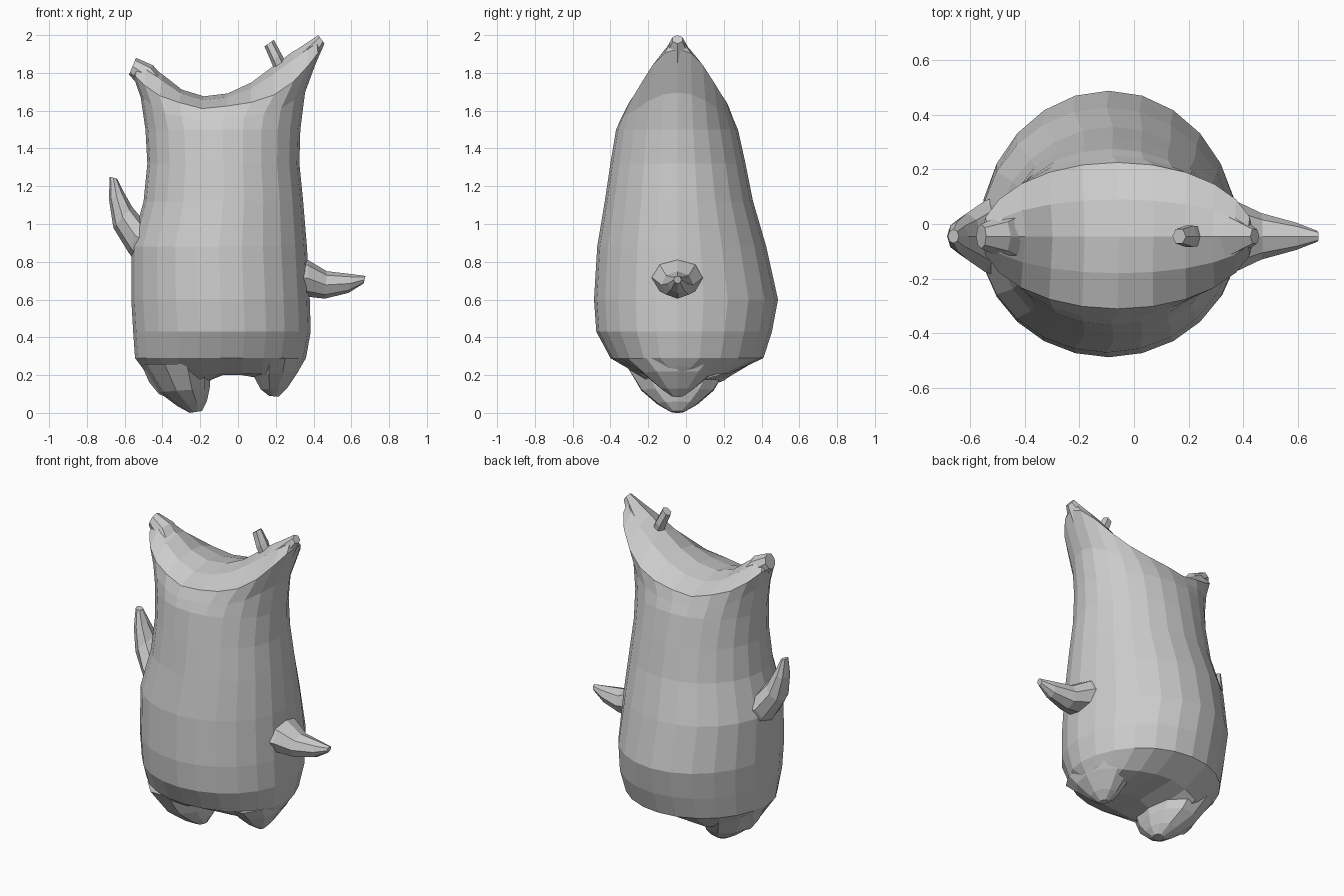
import bpy, bmesh
from math import sin, cos, pi

CY = -0.045   # depth of the centre line
N = 24        # columns around the body


def lerp(points, x):
    """Piecewise linear profile z(x)."""
    if x <= points[0][0]:
        return points[0][1]
    for (x0, z0), (x1, z1) in zip(points, points[1:]):
        if x <= x1:
            return z0 + (z1 - z0) * (x - x0) / (x1 - x0)
    return points[-1][1]


def loft(name, rings, caps):
    bm = bmesh.new()
    rows = [[bm.verts.new(p) for p in ring] for ring in rings]
    n = len(rows[0])
    for a, b in zip(rows, rows[1:]):
        for i in range(n):
            j = (i + 1) % n
            bm.faces.new((a[i], a[j], b[j], b[i]))
    if caps:
        bm.faces.new(rows[0])
        bm.faces.new(rows[-1])
    bmesh.ops.remove_doubles(bm, verts=bm.verts, dist=0.0005)
    bmesh.ops.recalc_face_normals(bm, faces=bm.faces)
    me = bpy.data.meshes.new(name)
    bm.to_mesh(me)
    bm.free()
    ob = bpy.data.objects.new(name, me)
    bpy.context.collection.objects.link(ob)
    return ob


def body_ring(left, right, front, back, height):
    """Oval ring; height is a number or a z(x) profile."""
    pts = []
    for k in range(N):
        t = 2 * pi * k / N
        x = (left + right) / 2 + (right - left) / 2 * cos(t)
        s = sin(t)
        y = CY + (s * (back - CY) if s > 0 else -s * (front - CY))
        z = lerp(height, x) if isinstance(height, list) else height
        pts.append((x, y, z))
    return pts


def limb(name, sections, sides=8):
    """Tapered limb; each section is (xa, za, xb, zb, half depth)."""
    rings = []
    for xa, za, xb, zb, h in sections:
        ring = []
        for k in range(sides):
            t = 2 * pi * k / sides
            c = cos(t) / 2
            ring.append(((xa + xb) / 2 + (xb - xa) * c, CY + h * sin(t),
                         (za + zb) / 2 + (zb - za) * c))
        rings.append(ring)
    return loft(name, rings, True)


# Profiles of the underside, rim and saddle-shaped top
under = [(-.5, .2), (-.42, .1), (-.3, .05), (-.2, .15), (-.1, .2),
         (.07, .2), (.15, .17), (.22, .13), (.33, .22)]
under_mid = [(-.5, .23), (-.3, .17), (-.1, .21), (.07, .21), (.2, .2), (.34, .25)]
shoulder = [(-.51, 1.67), (-.4, 1.59), (-.2, 1.55), (.1, 1.57), (.25, 1.62), (.36, 1.7)]
rim = [(-.56, 1.8), (-.48, 1.72), (-.4, 1.67), (-.2, 1.61), (0, 1.63),
       (.15, 1.66), (.27, 1.73), (.35, 1.81), (.45, 1.94)]
saddle = [(-.54, 1.86), (-.48, 1.85), (-.37, 1.77), (-.32, 1.72), (-.2, 1.675),
          (-.1, 1.68), (0, 1.705), (.12, 1.78), (.25, 1.89), (.43, 1.99)]
saddle_mid = [(x, z * .7 + lerp(rim, x) * .3) for x, z in saddle]

# Body
loft("body", [
    body_ring(-.47, .31, CY, CY, under),
    body_ring(-.50, .335, -.24, .24, under_mid),
    body_ring(-.545, .36, -.40, .41, .29),
    body_ring(-.555, .385, -.475, .455, .43),
    body_ring(-.565, .38, -.487, .487, .60),
    body_ring(-.565, .365, -.47, .425, .88),
    body_ring(-.50, .345, -.43, .355, 1.12),
    body_ring(-.48, .325, -.40, .315, 1.32),
    body_ring(-.49, .33, -.37, .275, 1.50),
    body_ring(-.515, .355, -.345, .25, shoulder),
    body_ring(-.56, .44, -.31, .225, rim),
    body_ring(-.55, .435, -.18, .09, saddle_mid),
    body_ring(-.54, .43, CY, CY, saddle),
], False)

# Blunt ear tips and the small nub beside the right ear
limb("left_ear_tip", [(-.50, 1.66, -.38, 1.76, .12), (-.53, 1.74, -.45, 1.84, .075),
                      (-.577, 1.79, -.54, 1.88, .045)])
limb("right_ear_tip", [(.35, 1.68, .20, 1.82, .16), (.39, 1.80, .29, 1.91, .10),
                       (.458, 1.955, .425, 2.0, .03)], 6)
limb("ear_nub", [(.25, 1.86, .19, 1.82, .04), (.23, 1.90, .175, 1.86, .045),
                 (.19, 1.975, .14, 1.94, .03)], 6)

# Arms
limb("right_arm", [(.28, .61, .28, .84, .16), (.37, .615, .37, .81, .13),
                   (.46, .605, .47, .75, .085), (.585, .635, .60, .735, .05),
                   (.665, .685, .675, .725, .02)])
limb("left_arm", [(-.53, .78, -.45, 1.04, .15), (-.58, .85, -.51, 1.03, .13),
                  (-.66, .98, -.56, 1.09, .085), (-.683, 1.13, -.605, 1.17, .055),
                  (-.68, 1.25, -.64, 1.24, .025)])

# Feet
limb("left_foot", [(-.52, .26, -.14, .26, .29), (-.42, .11, -.15, .13, .20),
                   (-.32, .035, -.165, .06, .11), (-.255, .0, -.19, .01, .035)], 10)
limb("right_foot", [(.08, .29, .34, .29, .28), (.08, .2, .32, .22, .19),
                    (.12, .125, .26, .13, .09), (.165, .09, .215, .085, .03)], 10)
